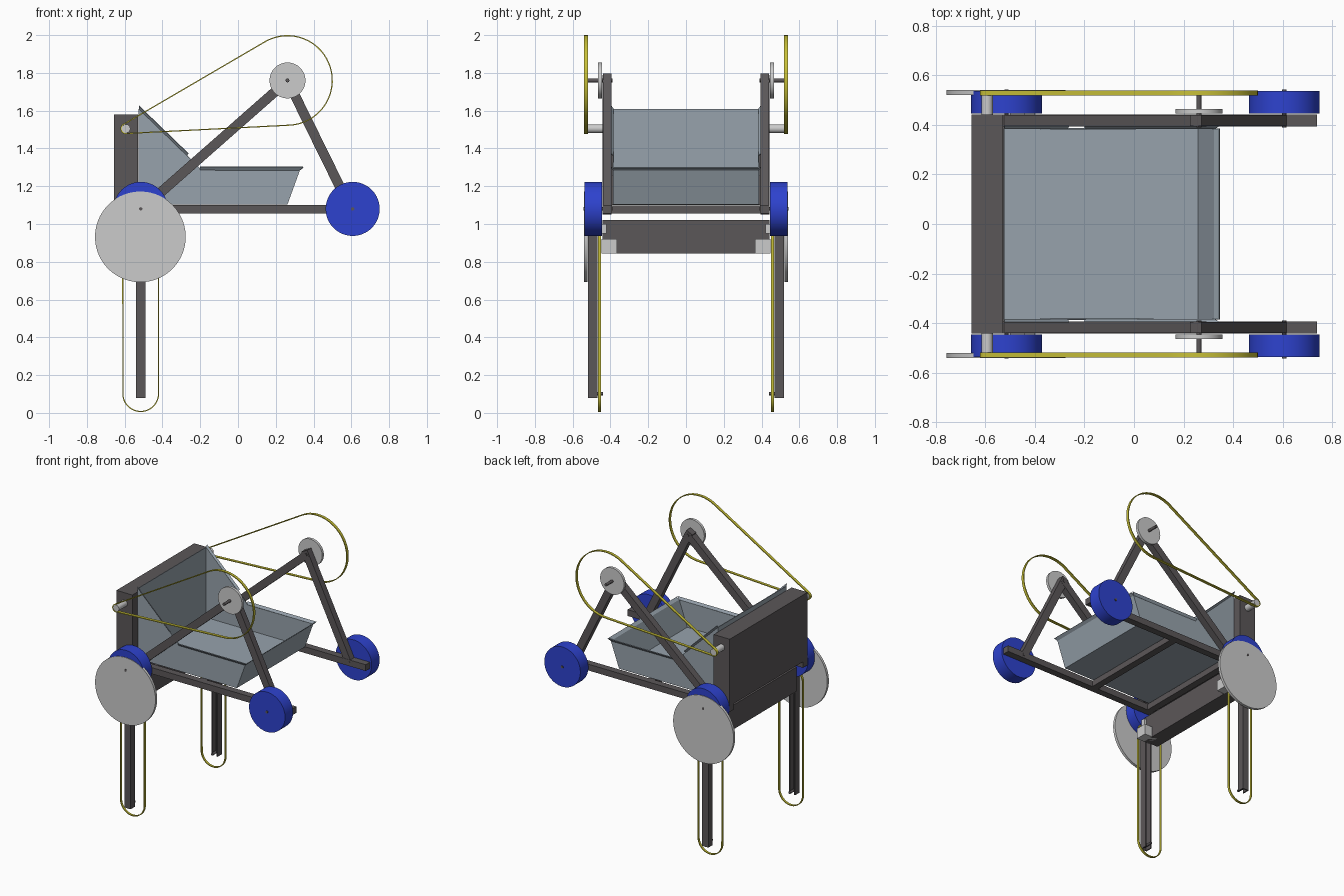
import bpy, bmesh, math
from mathutils import Vector

if "Cube" in bpy.data.objects:
    bpy.data.objects.remove(bpy.data.objects["Cube"])


def mat(name, rgb):
    m = bpy.data.materials.new(name)
    m.diffuse_color = (*rgb, 1)
    m.use_nodes = True
    m.node_tree.nodes["Principled BSDF"].inputs["Base Color"].default_value = m.diffuse_color
    return m


DARK = mat("dark_frame", (0.105, 0.095, 0.099))
BLUE = mat("blue_wheel", (0.027, 0.055, 0.62))
GREY = mat("light_grey", (0.60, 0.60, 0.60))
YELLOW = mat("yellow_belt", (0.58, 0.53, 0.04))
TRAY = mat("tray_blue_grey", (0.31, 0.365, 0.415))


def finish(name, bm, m, smooth=False):
    bmesh.ops.recalc_face_normals(bm, faces=bm.faces)
    me = bpy.data.meshes.new(name)
    bm.to_mesh(me)
    bm.free()
    me.materials.append(m)
    ob = bpy.data.objects.new(name, me)
    bpy.context.collection.objects.link(ob)
    if smooth:
        bpy.ops.object.select_all(action='DESELECT')
        ob.select_set(True)
        bpy.context.view_layer.objects.active = ob
        bpy.ops.object.shade_smooth_by_angle(angle=math.radians(35))
    return ob


def prism(name, pts, y0, y1, m, smooth=False):
    """Extrude an xz outline from y0 to y1."""
    bm = bmesh.new()
    f = bm.faces.new([bm.verts.new((x, y0, z)) for x, z in pts])
    r = bmesh.ops.extrude_face_region(bm, geom=[f])
    for v in r['geom']:
        if isinstance(v, bmesh.types.BMVert):
            v.co.y = y1
    return finish(name, bm, m, smooth)


def box(name, x0, x1, y0, y1, z0, z1, m):
    return prism(name, [(x0, z0), (x1, z0), (x1, z1), (x0, z1)], y0, y1, m)


def disc(name, cx, cz, r, y0, y1, m, n=64):
    pts = [(cx + r * math.cos(2 * math.pi * i / n), cz + r * math.sin(2 * math.pi * i / n)) for i in range(n)]
    return prism(name, pts, y0, y1, m, True)


def bar(name, a, b, w, y0, y1, m):
    a, b = Vector(a), Vector(b)
    d = (b - a).normalized()
    n = Vector((-d.y, d.x)) * w / 2
    return prism(name, [a - n, b - n, b + n, a + n], y0, y1, m)


def belt(name, c1, r1, c2, r2, y0, y1, t=0.006):
    """Thin ribbon wrapped round a small circle c1 and a large circle c2."""
    d = Vector(c2) - Vector(c1)
    phi = math.atan2(d.y, d.x)
    beta = math.acos((r2 - r1) / d.length)
    path = []
    for c, r, a0, a1 in ((c2, r2, phi - math.pi + beta, phi + math.pi - beta),
                         (c1, r1, phi + math.pi - beta, phi + math.pi + beta)):
        for i in range(33):
            a = a0 + (a1 - a0) * i / 32
            path.append((c, r, a))
    bm = bmesh.new()
    rings = []
    for c, r, a in path:
        rings.append([bm.verts.new((c[0] + q * math.cos(a), y, c[1] + q * math.sin(a)))
                      for q, y in ((r, y0), (r, y1), (r - t, y1), (r - t, y0))])
    for i, A in enumerate(rings):
        B = rings[(i + 1) % len(rings)]
        for k in range(4):
            j = (k + 1) % 4
            bm.faces.new((A[k], A[j], B[j], B[k]))
    return finish(name, bm, YELLOW, True)


def sheet(name, quads, t=0.006):
    """Thin panels given as corner lists."""
    bm = bmesh.new()
    for q in quads:
        bm.faces.new([bm.verts.new(p) for p in q])
    bmesh.ops.remove_doubles(bm, verts=bm.verts, dist=0.0005)
    ob = finish(name, bm, TRAY)
    s = ob.modifiers.new("thickness", 'SOLIDIFY')
    s.thickness = t
    s.offset = 0
    return ob


# Central parts: rear box, axle beam, crossbars
box("rear_box", -0.657, -0.53, -0.442, 0.442, 1.10, 1.58, DARK)
box("axle_beam", -0.57, -0.46, -0.442, 0.442, 0.845, 1.02, DARK)
for i, x in enumerate((-0.47, 0.0)):
    box(f"crossbar_{i + 1}", x - 0.025, x + 0.025, -0.395, 0.395, 1.055, 1.097, DARK)

# Tray: sides, floor, back wall, sloped front with a flared lip
W = 0.385
side = [(-0.524, 1.104), (0.26, 1.104), (0.325, 1.285), (-0.19, 1.285), (-0.524, 1.61)]
panels = [[(x, s * W, z) for x, z in side] for s in (-1, 1)]
lip = [(-0.524, 1.61), (-0.524, 1.104), (0.26, 1.104), (0.325, 1.285), (0.345, 1.30)]
for (xa, za), (xb, zb) in zip(lip, lip[1:]):
    panels.append([(xa, -W, za), (xa, W, za), (xb, W, zb), (xb, -W, zb)])
sheet("tray", panels)

for s, tag in ((-1, "front"), (1, "back")):
    # Turned-out rims on the tray edges
    sheet(f"tray_rim_{tag}", [
        [(-0.2, s * W, 1.285), (0.325, s * W, 1.285), (0.345, s * 0.397, 1.302), (-0.2, s * 0.397, 1.302)],
        [(-0.524, s * W, 1.61), (-0.27, s * W, 1.362), (-0.262, s * 0.397, 1.372), (-0.524, s * 0.397, 1.625)]],
        0.005)
    # Side rail and triangular uprights
    box(f"side_rail_{tag}", -0.655, 0.74, s * 0.393, s * 0.442, 1.055, 1.10, DARK)
    bar(f"long_strut_{tag}", (-0.52, 1.07), (0.275, 1.77), 0.052, s * 0.394, s * 0.441, DARK)
    bar(f"short_strut_{tag}", (0.25, 1.785), (0.597, 1.08), 0.052, s * 0.395, s * 0.44, DARK)
    # Wheels with axles
    for x, w in ((-0.515, "rear"), (0.607, "lead")):
        disc(f"{w}_wheel_{tag}", x, 1.08, 0.143, s * 0.446, s * 0.537, BLUE)
        disc(f"{w}_axle_{tag}", x, 1.08, 0.009, s * 0.39, s * 0.543, DARK, 16)
    # Large drive disc
    disc(f"drive_disc_{tag}", -0.517, 0.932, 0.24, s * 0.522, s * 0.541, GREY, 96)
    # Upper pulley, shaft, belt and belt spindle
    disc(f"top_pulley_{tag}", 0.262, 1.76, 0.095, s * 0.446, s * 0.465, GREY)
    disc(f"top_shaft_{tag}", 0.262, 1.76, 0.010, s * 0.39, s * 0.537, DARK, 16)
    disc(f"spindle_{tag}", -0.593, 1.505, 0.023, s * 0.44, s * 0.538, GREY, 32)
    belt(f"upper_belt_{tag}", (-0.593, 1.505), 0.029, (0.262, 1.76), 0.24, s * 0.52, s * 0.54)
    # Channel-shaped leg, open on the inner side
    box(f"leg_web_{tag}", -0.54, -0.491, s * 0.51, s * 0.518, 0.08, 1.03, DARK)
    for x, w in ((-0.54, "left"), (-0.499, "right")):
        box(f"leg_flange_{w}_{tag}", x, x + 0.008, s * 0.468, s * 0.518, 0.08, 1.03, DARK)
    disc(f"leg_pin_{tag}", -0.515, 0.102, 0.009, s * 0.44, s * 0.512, DARK, 16)
    # Lower belt and motor
    belt(f"lower_belt_{tag}", (-0.515, 0.102), 0.0975, (-0.515, 0.91), 0.098, s * 0.45, s * 0.466)
    box(f"motor_{tag}", -0.50, -0.40, s * 0.365, s * 0.448, 0.845, 0.92, GREY)
    box(f"motor_mount_{tag}", -0.50, -0.44, s * 0.42, s * 0.466, 0.95, 1.0, GREY)
